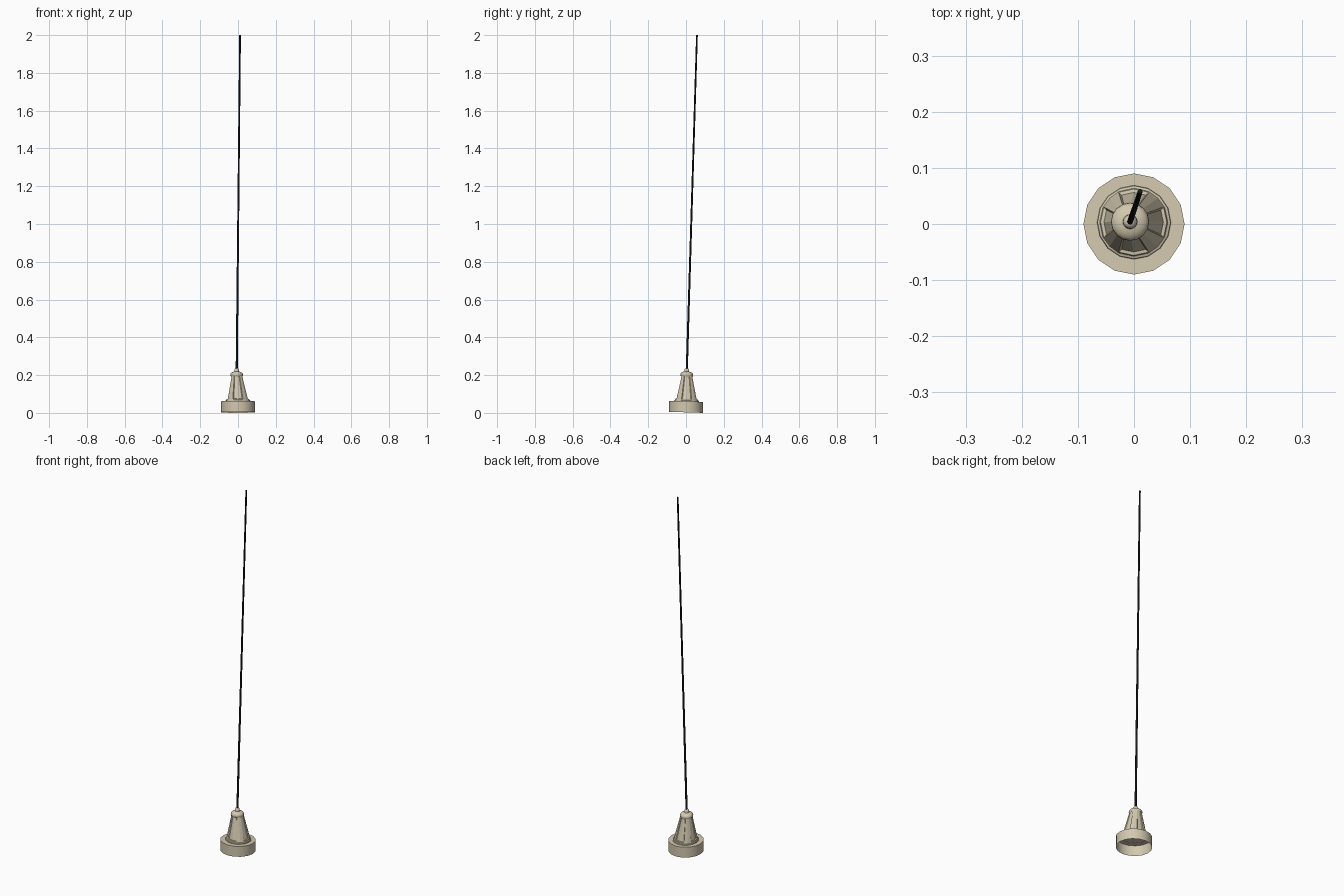
import bpy, bmesh, math
from mathutils import Vector

if "Cube" in bpy.data.objects:
    bpy.data.objects.remove(bpy.data.objects["Cube"])


def material(name, color):
    m = bpy.data.materials.new(name)
    m.diffuse_color = (*color, 1)
    m.use_nodes = True
    m.node_tree.nodes["Principled BSDF"].inputs["Base Color"].default_value = m.diffuse_color
    return m


BEIGE = material("beige_plastic", (0.65, 0.58, 0.43))
BLACK = material("black_metal", (0.01, 0.01, 0.01))


def circle(r, z, n, cx=0.0, cy=0.0, tilt=0.0):
    """Ring of points; tilt lowers the back side."""
    pts = []
    for i in range(n):
        a = 2 * math.pi * i / n
        x, y = r * math.cos(a), r * math.sin(a)
        pts.append(Vector((cx + x, cy + y, z - tilt * y)))
    return pts


def skin(name, rings, mat, cap_top=False, cap_bottom=False, smooth=None):
    """Bridge a stack of equal rings with quads."""
    bm = bmesh.new()
    loops = [[bm.verts.new(p) for p in ring] for ring in rings]
    for a, b in zip(loops, loops[1:]):
        n = len(a)
        for i in range(n):
            j = (i + 1) % n
            bm.faces.new((a[i], a[j], b[j], b[i]))
    if cap_top:
        bm.faces.new(loops[-1])
    if cap_bottom:
        bm.faces.new(loops[0][::-1])
    bmesh.ops.remove_doubles(bm, verts=bm.verts, dist=1e-5)
    me = bpy.data.meshes.new(name)
    bm.to_mesh(me)
    bm.free()
    me.materials.append(mat)
    ob = bpy.data.objects.new(name, me)
    bpy.context.collection.objects.link(ob)
    if smooth:
        bpy.ops.object.select_all(action='DESELECT')
        ob.select_set(True)
        bpy.context.view_layer.objects.active = ob
        bpy.ops.object.shade_smooth_by_angle(angle=math.radians(smooth))
    return ob


TILT = 0.032

# Hollow base cup, open underneath
skin("base_cup", [circle(0.09, 0.003, 16, tilt=TILT),
                  circle(0.09, 0.061, 16, tilt=TILT)], BEIGE, cap_top=True, smooth=30)

# Low collar where the cone meets the cup
skin("cone_collar", [circle(r, z, 16, 0, 0.003, TILT) for r, z in
                     [(0.066, 0.060), (0.065, 0.066), (0.058, 0.069)]], BEIGE, smooth=30)


def cone_ring(r, z, depth):
    """Cone section with a recessed panel on each of the four sides."""
    t = (z - 0.06) / 0.14
    cx, cy = -0.006 * t, 0.003 + 0.002 * t
    pts = []
    for q in range(4):
        for deg, d in [(-27, 0), (-24, depth), (0, depth), (24, depth), (27, 0), (45, 0)]:
            a = math.radians(deg + 90 * q)
            x, y = (r - d) * math.cos(a), (r - d) * math.sin(a)
            pts.append(Vector((cx + x, cy + y, z - TILT * y)))
    return pts


# Tapered body with recessed panels
skin("cone_body", [cone_ring(0.062, 0.064, 0), cone_ring(0.059, 0.073, 0),
                   cone_ring(0.059, 0.074, 0.006), cone_ring(0.033, 0.188, 0.004),
                   cone_ring(0.031, 0.198, 0)], BEIGE, cap_top=True)

# Rounded cap and rod socket
CX, CY = -0.007, 0.004
cap = [(0.026, 0.192), (0.032, 0.195), (0.034, 0.201), (0.033, 0.207), (0.028, 0.213),
       (0.020, 0.217), (0.013, 0.219), (0.012, 0.228), (0.009, 0.234), (0.005, 0.236)]
skin("top_cap", [circle(r, z, 16, CX, CY, TILT) for r, z in cap], BEIGE,
     cap_top=True, cap_bottom=True, smooth=40)

# Long leaning whip
skin("whip_rod", [circle(0.0055, 0.22, 8, CX, CY), circle(0.0045, 2.0, 8, 0.011, 0.058)],
     BLACK, cap_top=True, cap_bottom=True, smooth=50)
